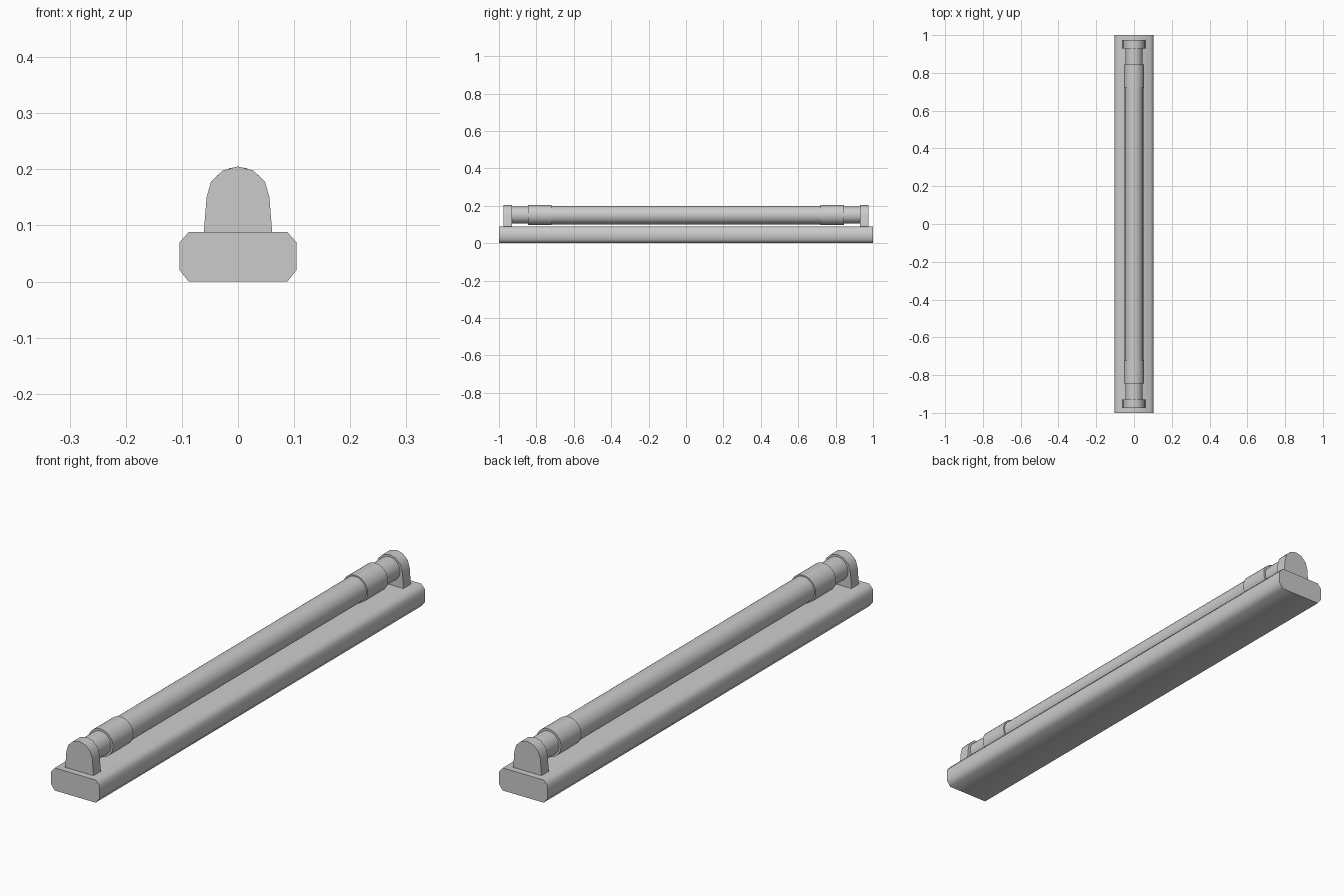
import bpy, bmesh, math

cube = bpy.data.objects.get("Cube")
if cube:
    bpy.data.objects.remove(cube, do_unlink=True)

grey = bpy.data.materials.new("grey")
grey.use_nodes = True
colour = (0.6, 0.6, 0.6, 1)
grey.diffuse_color = colour
grey.node_tree.nodes["Principled BSDF"].inputs["Base Color"].default_value = colour


def extrude_profile(name, profile, y0, y1):
    """Extrude an x-z outline from y0 to y1, with smooth sides and sharp ends."""
    bm = bmesh.new()
    face = bm.faces.new([bm.verts.new((x, y0, z)) for x, z in profile])
    moved = bmesh.ops.extrude_face_region(bm, geom=[face])["geom"]
    verts = [v for v in moved if isinstance(v, bmesh.types.BMVert)]
    bmesh.ops.translate(bm, verts=verts, vec=(0, y1 - y0, 0))
    bmesh.ops.recalc_face_normals(bm, faces=bm.faces)
    mesh = bpy.data.meshes.new(name)
    bm.to_mesh(mesh)
    bm.free()
    mesh.materials.append(grey)
    obj = bpy.data.objects.new(name, mesh)
    bpy.context.collection.objects.link(obj)
    bpy.ops.object.select_all(action="DESELECT")
    obj.select_set(True)
    bpy.context.view_layer.objects.active = obj
    bpy.ops.object.shade_smooth_by_angle(angle=math.radians(60))
    return obj


def mirrored(half):
    """Complete a right-hand outline with its left-hand copy."""
    return half + [(-x, z) for x, z in reversed(half) if x > 0]


def circle(radius, z=0.15, sides=24):
    angles = [math.tau * i / sides for i in range(sides)]
    return [(radius * math.cos(a), z + radius * math.sin(a)) for a in angles]


# Chamfered mounting base
base = mirrored([(0.088, 0), (0.104, 0.02), (0.104, 0.07), (0.088, 0.088)])
extrude_profile("base", base, -1, 1)

# Lamp tube
extrude_profile("tube", circle(0.049), -0.73, 0.73)

# Sleeves, end caps and arched holders at both ends
holder = mirrored([(0.061, 0.086), (0.056, 0.15), (0.048, 0.178),
                   (0.027, 0.198), (0, 0.205)])
for side, s in (("front", -1), ("back", 1)):
    extrude_profile(side + "_sleeve", circle(0.054), s * 0.72, s * 0.845)
    extrude_profile(side + "_end_cap", circle(0.046), s * 0.84, s * 0.935)
    extrude_profile(side + "_holder", holder, s * 0.93, s * 0.975)
